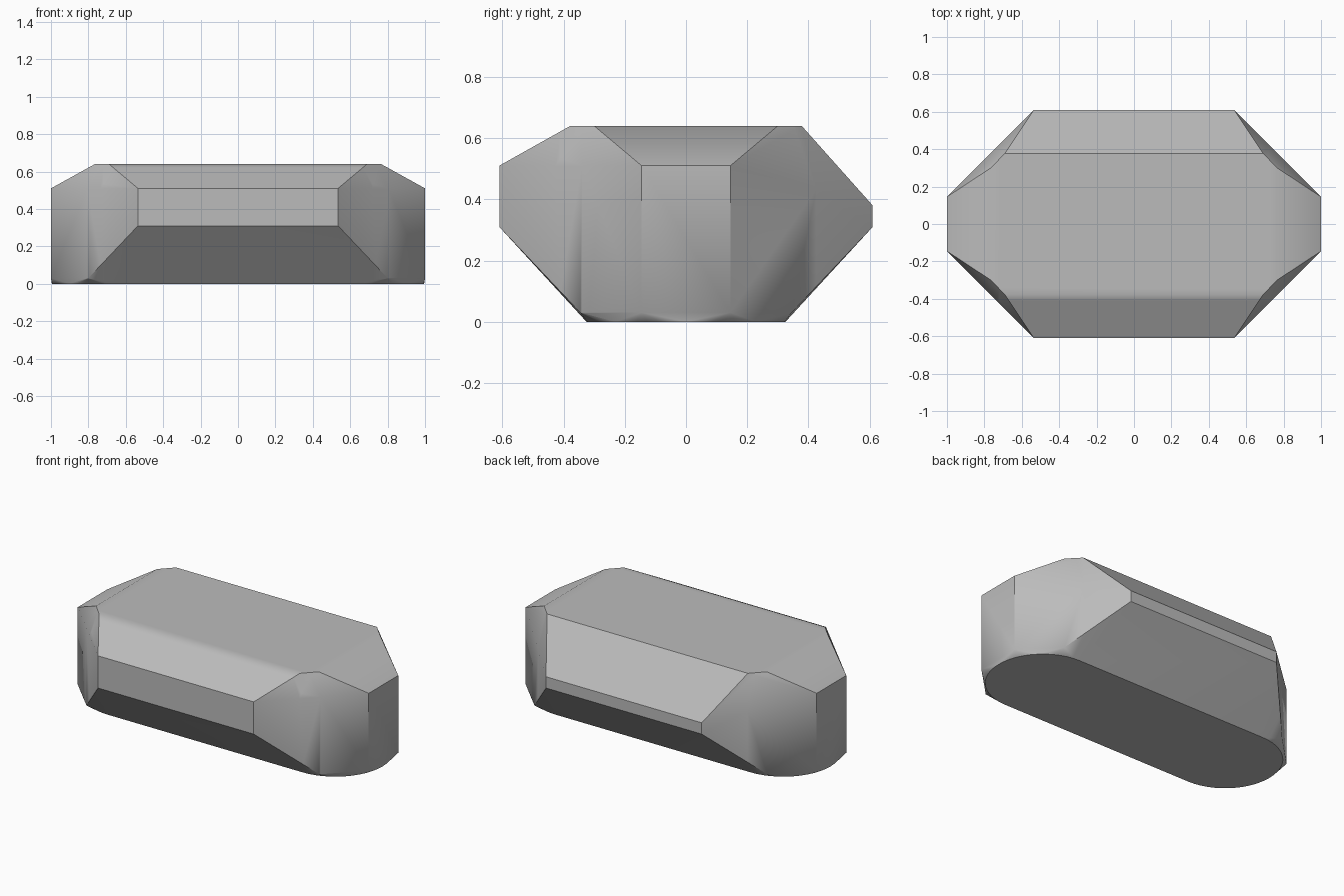
import bpy, bmesh, math
from mathutils import Vector

cube = bpy.data.objects.get("Cube")
if cube:
    bpy.data.objects.remove(cube, do_unlink=True)

grey = bpy.data.materials.new("stone_grey")
grey.use_nodes = True
colour = (0.5, 0.5, 0.5, 1)
grey.diffuse_color = colour
grey.node_tree.nodes["Principled BSDF"].inputs["Base Color"].default_value = colour

# Corner points of one end; the other end is mirrored
half = [(0.535, -0.61, 0.31), (0.535, -0.61, 0.51),   # front band
        (0.535, 0.61, 0.31), (0.535, 0.61, 0.38)]     # back band
for s in (-1, 1):
    half += [(1, s * 0.145, 0.03), (1, s * 0.145, 0.51),    # end face
             (0.80, s * 0.345, 0.03),                       # lower corner
             (0.69, s * 0.378, 0.64), (0.765, s * 0.30, 0.64)]  # top face

# Rounded end of the base
steps = 24
for i in range(steps + 1):
    a = math.pi * (i / steps - 0.5)
    half.append((0.67 + 0.325 * math.cos(a), 0.325 * math.sin(a), 0))

# Convex faceted block
bm = bmesh.new()
for x, y, z in half:
    for s in (-1, 1):
        bm.verts.new((s * x, y, z))
hull = bmesh.ops.convex_hull(bm, input=bm.verts)
loose = {v for v in hull["geom_interior"] + hull["geom_unused"]
         if isinstance(v, bmesh.types.BMVert)}
bmesh.ops.delete(bm, geom=list(loose), context='VERTS')
bmesh.ops.dissolve_limit(bm, angle_limit=math.radians(0.5),
                         verts=bm.verts, edges=bm.edges)

# Support loops keep the soft upper edges narrow
for co, no in (((0, -0.34, 0), (0, 1, 0)), ((0, -0.41, 0), (0, 1, 0)),
               ((0.72, 0, 0), (1, 0, 0)), ((-0.72, 0, 0), (1, 0, 0))):
    bmesh.ops.bisect_plane(bm, geom=bm.verts[:] + bm.edges[:] + bm.faces[:],
                           plane_co=Vector(co), plane_no=Vector(no), dist=1e-5)
bmesh.ops.recalc_face_normals(bm, faces=bm.faces)

mesh = bpy.data.meshes.new("faceted_block")
bm.to_mesh(mesh)
bm.free()
mesh.materials.append(grey)
block = bpy.data.objects.new("faceted_block", mesh)
bpy.context.collection.objects.link(block)

# Soft shading over shallow angles, crisp elsewhere
bpy.ops.object.select_all(action='DESELECT')
block.select_set(True)
bpy.context.view_layer.objects.active = block
bpy.ops.object.shade_smooth_by_angle(angle=math.radians(30))
